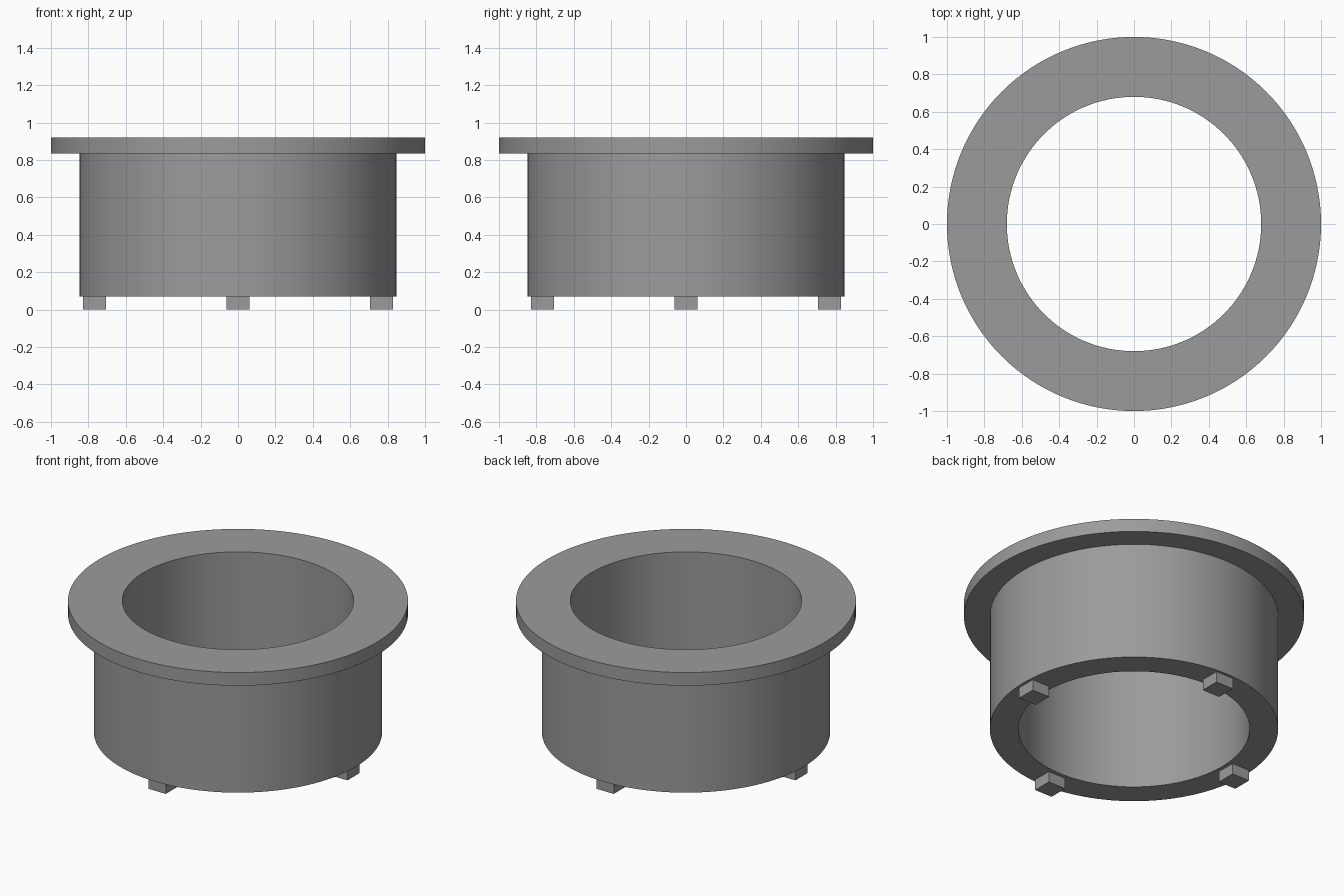
import bpy, bmesh, math

if "Cube" in bpy.data.objects:
    bpy.data.objects.remove(bpy.data.objects["Cube"])

SEGMENTS = 128
grey = bpy.data.materials.new("grey")
grey.diffuse_color = (0.33, 0.33, 0.33, 1)
grey.use_nodes = True
grey.node_tree.nodes["Principled BSDF"].inputs["Base Color"].default_value = grey.diffuse_color


def finish(name, bm):
    bmesh.ops.recalc_face_normals(bm, faces=bm.faces)
    mesh = bpy.data.meshes.new(name)
    bm.to_mesh(mesh)
    bm.free()
    mesh.materials.append(grey)
    obj = bpy.data.objects.new(name, mesh)
    bpy.context.collection.objects.link(obj)
    return obj


def lathe(name, profile):
    """Spin a closed (radius, height) outline around z."""
    bm = bmesh.new()
    verts = [bm.verts.new((r, 0, z)) for r, z in profile]
    edges = [bm.edges.new((v, verts[(i + 1) % len(verts)])) for i, v in enumerate(verts)]
    bmesh.ops.spin(bm, geom=verts + edges, cent=(0, 0, 0), axis=(0, 0, 1),
                   angle=2 * math.pi, steps=SEGMENTS, use_merge=True)
    bmesh.ops.remove_doubles(bm, verts=bm.verts, dist=1e-4)
    obj = finish(name, bm)
    bpy.context.view_layer.objects.active = obj
    obj.select_set(True)
    bpy.ops.object.shade_smooth_by_angle(angle=math.radians(30))
    obj.select_set(False)
    return obj


# Hollow sleeve with a wide top flange
lathe("flanged_sleeve", [(0.68, 0.07), (0.848, 0.07), (0.848, 0.835),
                         (1.0, 0.835), (1.0, 0.92), (0.68, 0.92)])

# Four square locating tabs under the sleeve
for i in range(4):
    a = i * math.pi / 2
    bm = bmesh.new()
    bmesh.ops.create_cube(bm, size=1)
    bmesh.ops.scale(bm, vec=(0.125, 0.125, 0.07), verts=bm.verts)
    bmesh.ops.translate(bm, vec=(0.767 * math.cos(a), 0.767 * math.sin(a), 0.035), verts=bm.verts)
    finish(f"locating_tab_{i + 1}", bm)
